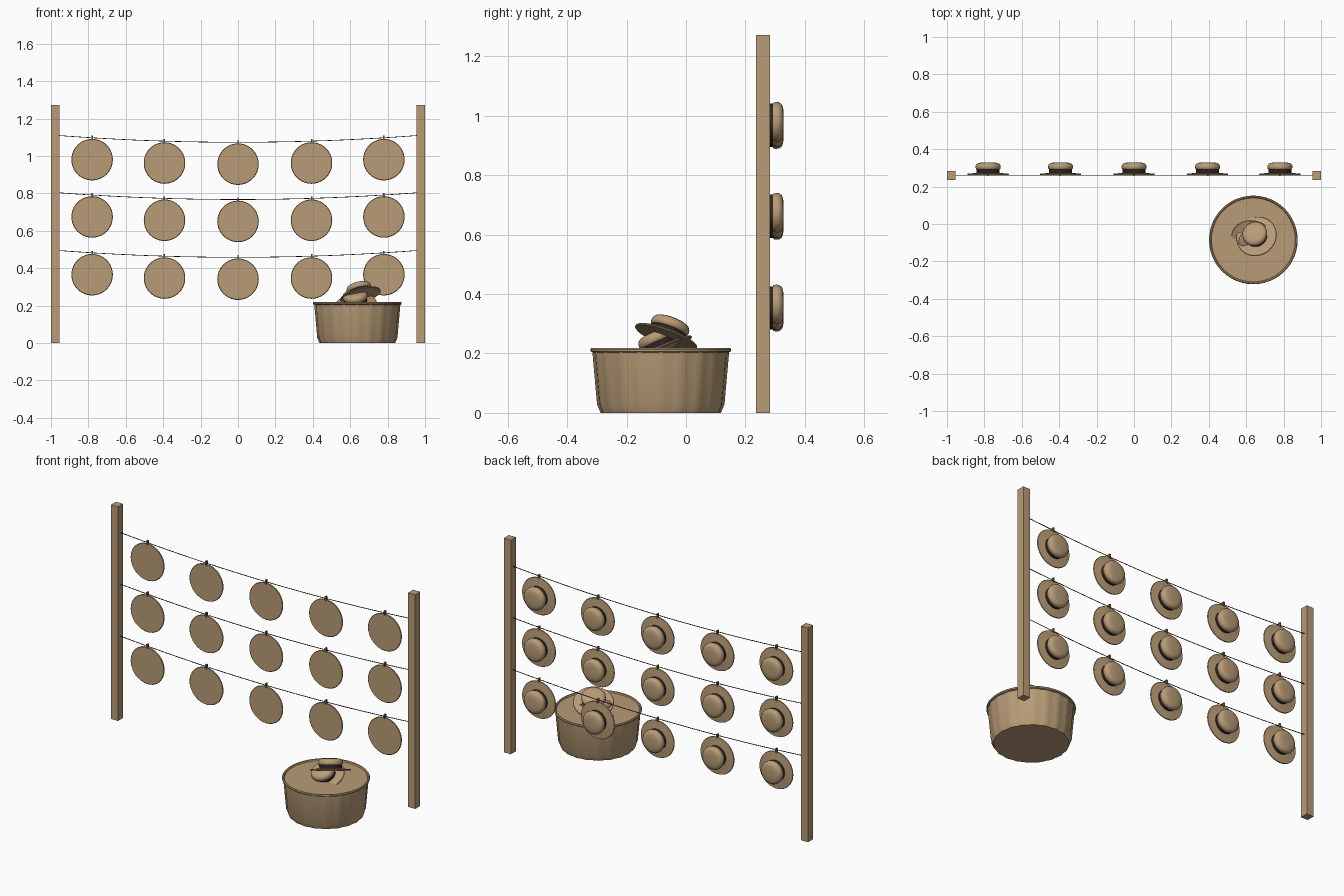
import bpy, bmesh, math
from mathutils import Vector, Matrix

if "Cube" in bpy.data.objects:
    bpy.data.objects.remove(bpy.data.objects["Cube"])


def material(name, rgb):
    m = bpy.data.materials.new(name)
    m.diffuse_color = (*rgb, 1)
    m.use_nodes = True
    m.node_tree.nodes["Principled BSDF"].inputs["Base Color"].default_value = m.diffuse_color
    return m


TAN = material("straw tan", (0.48, 0.33, 0.185))
DARK = material("dark ribbon", (0.025, 0.018, 0.014))
BROWN = material("peg brown", (0.22, 0.14, 0.075))


def finish(name, bm, mats, smooth=True):
    bmesh.ops.remove_doubles(bm, verts=bm.verts, dist=1e-6)
    bmesh.ops.recalc_face_normals(bm, faces=bm.faces)
    me = bpy.data.meshes.new(name)
    for f in bm.faces:
        f.smooth = False
    bm.to_mesh(me)
    bm.free()
    for m in mats:
        me.materials.append(m)
    ob = bpy.data.objects.new(name, me)
    bpy.context.collection.objects.link(ob)
    if smooth:
        bpy.context.view_layer.objects.active = ob
        ob.select_set(True)
        bpy.ops.object.shade_smooth_by_angle(angle=math.radians(40))
        ob.select_set(False)
    return ob


def lathe(bm, profile, n, wave=0, flutes=0):
    """Rings of a (radius, height) profile; optional scalloped wall."""
    prev = None
    for r, h in profile:
        ring = []
        for i in range(n):
            a = 2 * math.pi * i / n
            rr = r + (wave * math.cos(flutes * a) if r > 0.01 else 0)
            ring.append(bm.verts.new((rr * math.cos(a), rr * math.sin(a), h)))
        if prev:
            for i in range(n):
                j = (i + 1) % n
                bm.faces.new((prev[i], prev[j], ring[j], ring[i]))
        else:
            bm.faces.new(ring)
        prev = ring
    bm.faces.new(prev)


def box(name, centre, size, mat):
    bm = bmesh.new()
    bmesh.ops.create_cube(bm, size=1, matrix=Matrix.Translation(centre) @ Matrix.Diagonal((*size, 1)))
    return finish(name, bm, [mat], smooth=False)


# straw hat with a dark ribbon, built brim down
def make_hat_mesh():
    bm = bmesh.new()
    lathe(bm, [(0.108, 0), (0.111, 0.003), (0.109, 0.007), (0.085, 0.009), (0.061, 0.012),
               (0.061, 0.030), (0.065, 0.033), (0.067, 0.041), (0.066, 0.051),
               (0.060, 0.060), (0.048, 0.065), (0.025, 0.067)], 40)
    for f in bm.faces:
        c = f.calc_center_median()
        rad = math.hypot(c.x, c.y)
        f.material_index = 1 if 0.015 < c.z < 0.031 and rad < 0.063 else 0
    ob = finish("hat", bm, [TAN, DARK])
    me = ob.data
    bpy.data.objects.remove(ob)
    return me


HAT = make_hat_mesh()


def hat(name, pos, normal):
    ob = bpy.data.objects.new(name, HAT)
    bpy.context.collection.objects.link(ob)
    ob.rotation_mode = 'QUATERNION'
    ob.rotation_quaternion = Vector((0, 0, 1)).rotation_difference(Vector(normal).normalized())
    ob.location = pos
    return ob


# two square posts
Y = 0.259
for side, s in (("left", -1), ("right", 1)):
    box(side + "_post", (s * 0.977, Y, 0.636), (0.046, 0.047, 1.272), TAN)

# sagging ropes with pegged hats
for row, zmid in enumerate((1.073, 0.767, 0.458)):
    def rope_z(x):
        return zmid + 0.036 * (x / 0.956) ** 2
    cu = bpy.data.curves.new("rope", 'CURVE')
    cu.dimensions = '3D'
    cu.bevel_depth = 0.002
    cu.bevel_resolution = 1
    sp = cu.splines.new('POLY')
    sp.points.add(24)
    for i, p in enumerate(sp.points):
        x = -0.965 + 1.93 * i / 24
        p.co = (x, Y + 0.002, rope_z(x), 1)
    cu.materials.append(DARK)
    bpy.context.collection.objects.link(bpy.data.objects.new("rope_%d" % (row + 1), cu))
    for col, x in enumerate((-0.78, -0.393, 0, 0.393, 0.78)):
        tag = "_%d_%d" % (row + 1, col + 1)
        z = rope_z(x)
        hat("hanging_hat" + tag, (x, Y + 0.003, z - 0.117), (0, 1, 0))
        box("peg" + tag, (x, Y + 0.006, z - 0.002), (0.008, 0.016, 0.026), BROWN)

# scalloped basket with rim and filled top
bx, by = 0.638, -0.085
bm = bmesh.new()
lathe(bm, [(0.200, 0), (0.212, 0.028), (0.228, 0.208)], 80, 0.0025, 20)
finish("basket", bm, [TAN]).location = (bx, by, 0)

bm = bmesh.new()
lathe(bm, [(0.229, 0.204), (0.236, 0.207), (0.237, 0.214), (0.233, 0.219),
           (0.227, 0.217), (0.224, 0.210)], 48)
finish("basket_rim", bm, [TAN]).location = (bx, by, 0)

# hats dropped on the basket
hat("lower_loose_hat", (0.63, -0.08, 0.21), (-0.1, -0.4, 0.92))
hat("upper_loose_hat", (0.656, -0.068, 0.252), (-0.235, 0.335, 0.91))
